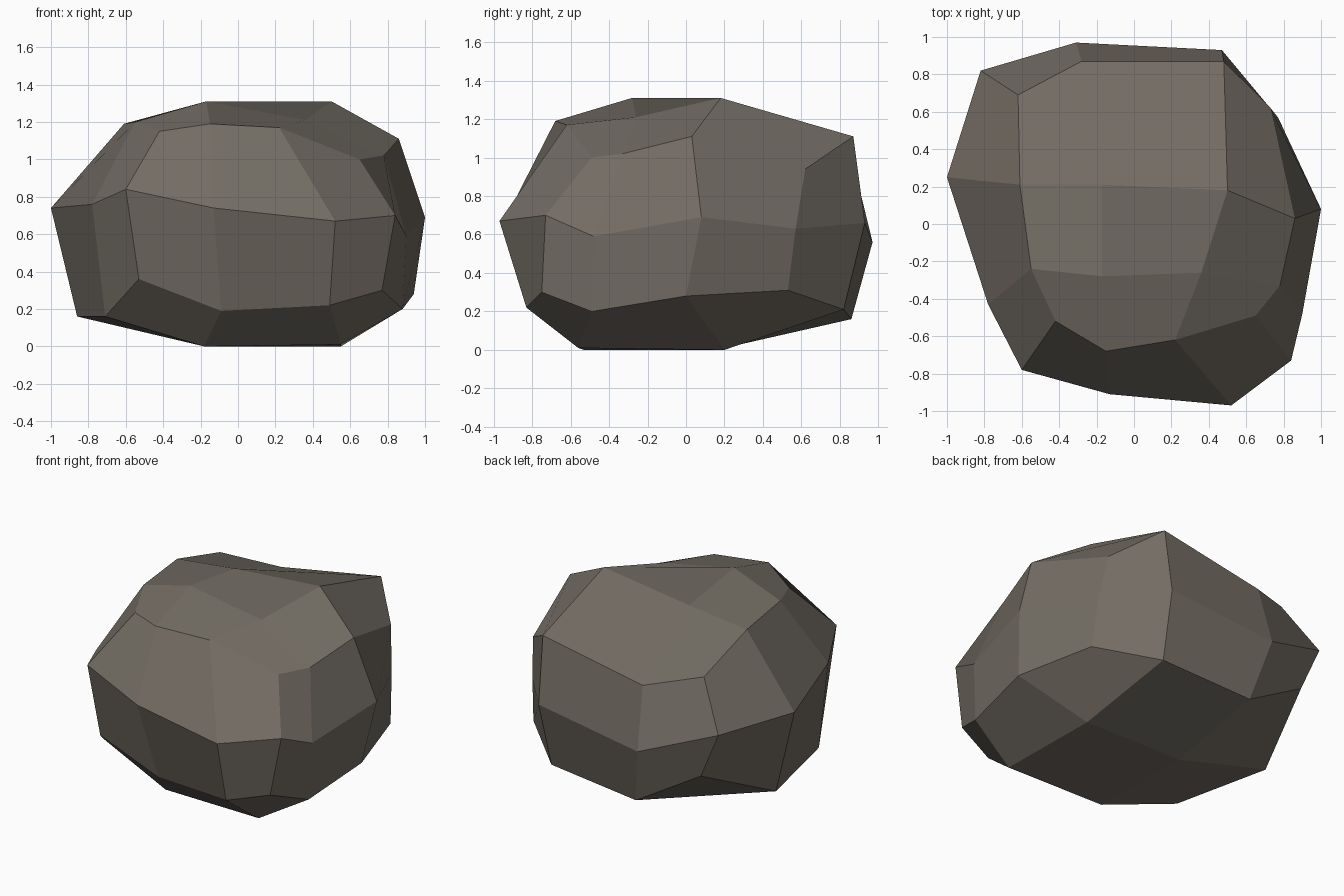
import bpy
import bmesh

# Remove the default cube only
default_cube = bpy.data.objects.get("Cube")
if default_cube:
    bpy.data.objects.remove(default_cube, do_unlink=True)


def make_material(name, colour):
    material = bpy.data.materials.new(name)
    material.use_nodes = True
    material.diffuse_color = colour
    shader = next(n for n in material.node_tree.nodes if n.type == "BSDF_PRINCIPLED")
    shader.inputs["Base Color"].default_value = colour
    shader.inputs["Roughness"].default_value = 0.9
    return material


def add_contour(bm, points):
    """Turn a contour given in hundredths of a unit into vertices."""
    return [bm.verts.new([value / 100 for value in point]) for point in points]


def bridge(bm, lower, upper):
    """Join two contours of equal length with a belt of quads."""
    count = len(lower)
    for i in range(count):
        j = (i + 1) % count
        bm.faces.new((lower[i], lower[j], upper[j], upper[i]))


def cap(bm, rim, core):
    """Close a twelve-point rim with a three by three patch around a core quad."""
    bm.faces.new(core)
    for i, inner in enumerate(core):
        corner = 3 * i + 1
        following = core[(i + 1) % len(core)]
        before, after, far = (rim[(corner + step) % len(rim)] for step in (-1, 1, 2))
        bm.faces.new((before, rim[corner], after, inner))
        bm.faces.new((after, far, following, inner))


# Contours run front, right-hand end, back, left-hand end, as seen from the front
base_core = [(-18, -53, 0), (55, -56, 1), (55, 20, 0), (-20, 20, 1)]
foot = [(-71, -43, 16), (-53, -74, 36), (-9, -74, 19), (49, -83, 22),
        (77, -75, 30), (88, -49, 20), (94, 0, 28), (79, 53, 31),
        (45, 82, 21), (-22, 86, 16), (-68, 81, 43), (-86, 25, 16)]
waist = [(-78, -43, 76), (-60, -78, 84), (-13, -91, 74), (52, -97, 67),
         (84, -73, 70), (90, -48, 59), (100, 8, 69), (77, 57, 63),
         (47, 93, 66), (-31, 97, 56), (-82, 82, 75), (-100, 25, 74)]
shoulder = [(-55, -24, 120), (-42, -52, 115), (-15, -68, 119), (22, -62, 117),
            (65, -49, 100), (78, -33, 102), (86, 3, 111), (73, 62, 94),
            (48, 87, 111), (-28, 87, 97), (-62, 69, 105), (-61, 21, 119)]
crown_core = [(-17, -28, 131), (36, -26, 121), (50, 18, 131), (-17, 21, 124)]

# Boulder: three belts closed by a base patch and a crown patch
bm = bmesh.new()
rims = [add_contour(bm, contour) for contour in (foot, waist, shoulder)]
for lower, upper in zip(rims, rims[1:]):
    bridge(bm, lower, upper)
cap(bm, rims[0], add_contour(bm, base_core))
cap(bm, rims[-1], add_contour(bm, crown_core))
bmesh.ops.recalc_face_normals(bm, faces=bm.faces)

mesh = bpy.data.meshes.new("boulder")
bm.to_mesh(mesh)
bm.free()
mesh.materials.append(make_material("warm grey stone", (0.17, 0.15, 0.125, 1)))
boulder = bpy.data.objects.new("boulder", mesh)
bpy.context.collection.objects.link(boulder)
